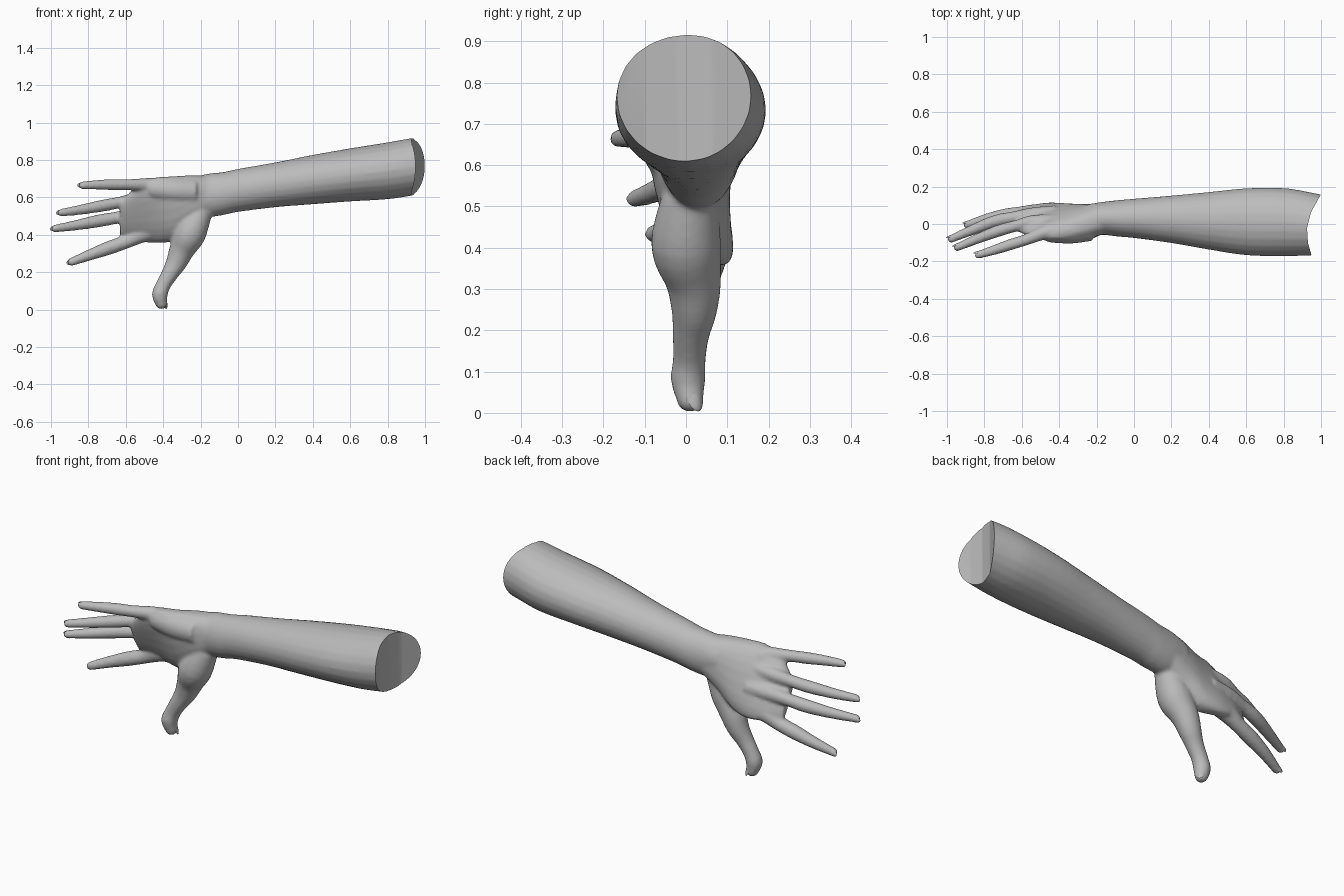
import bpy, bmesh, math
from mathutils import Vector

if "Cube" in bpy.data.objects:
    bpy.data.objects.remove(bpy.data.objects["Cube"])

skin = bpy.data.materials.new("plain grey skin")
skin.use_nodes = True
skin.diffuse_color = (0.5, 0.5, 0.5, 1)
skin.node_tree.nodes["Principled BSDF"].inputs["Base Color"].default_value = (0.5, 0.5, 0.5, 1)
SIDES = 24


def smooth_rows(rows, steps=4):
    """Catmull-Rom interpolation of rows of numbers."""
    out = []
    for i in range(len(rows) - 1):
        a, b, c, d = (rows[max(0, min(len(rows) - 1, i + k))] for k in (-1, 0, 1, 2))
        for s in range(steps):
            t = s / steps
            out.append([0.5 * (2 * q + (r - p) * t + (2 * p - 5 * q + 4 * r - w) * t * t
                               + (3 * q - p - 3 * r + w) * t ** 3)
                        for p, q, r, w in zip(a, b, c, d)])
    return out + [list(rows[-1])]


def loft(bm, rings):
    """Skin closed rings of points and cap both ends."""
    loops = [[bm.verts.new(p) for p in ring] for ring in rings]
    faces = []
    for a, b in zip(loops, loops[1:]):
        for i in range(len(a)):
            j = (i + 1) % len(a)
            faces.append(bm.faces.new((a[i], a[j], b[j], b[i])))
    faces += [bm.faces.new(loops[0][::-1]), bm.faces.new(loops[-1])]
    bmesh.ops.recalc_face_normals(bm, faces=faces)


def body(bm, rows, power):
    """Sections across x: x, y, z, y radius, z radius, lean."""
    rings = []
    for x, y, z, ry, rz, lean in smooth_rows(rows):
        ring = []
        for i in range(SIDES):
            a = math.tau * i / SIDES
            c, s = (math.copysign(abs(v) ** power, v) for v in (math.cos(a), math.sin(a)))
            ring.append((x, y + ry * c + lean * rz * s, z + rz * s))
        rings.append(ring)
    loft(bm, rings)


def digit(bm, rows):
    """Round tapered tube with a domed tip: x, y, z, radius."""
    path = smooth_rows(rows)
    end, r = Vector(path[-1][:3]), path[-1][3]
    way = (end - Vector(path[-3][:3])).normalized()
    for k in (0.3, 0.6, 0.85, 0.97):
        path.append([*(end + way * r * k), r * math.sqrt(1 - k * k)])
    rings = []
    for i, p in enumerate(path):
        d = Vector(path[min(i + 1, len(path) - 1)][:3]) - Vector(path[max(i - 1, 0)][:3])
        u = d.cross(Vector((0, 1, 0))).normalized()
        v = u.cross(d).normalized()
        turn = [math.tau * k / SIDES for k in range(SIDES)]
        rings.append([Vector(p[:3]) + p[3] * (u * math.cos(a) + v * math.sin(a)) for a in turn])
    loft(bm, rings)


def make(name, bm):
    mesh = bpy.data.meshes.new(name)
    bm.to_mesh(mesh)
    bm.free()
    mesh.materials.append(skin)
    ob = bpy.data.objects.new(name, mesh)
    bpy.context.collection.objects.link(ob)
    return ob


def smooth_shade(ob, degrees):
    bpy.ops.object.select_all(action="DESELECT")
    ob.select_set(True)
    bpy.context.view_layer.objects.active = ob
    bpy.ops.object.shade_smooth_by_angle(angle=math.radians(degrees))


bm = bmesh.new()
# forearm
body(bm, [(-.25, .02, .61, .085, .09, 0), (-.17, .03, .61, .088, .115, 0),
          (-.08, .03, .62, .098, .115, 0), (0, .03, .637, .105, .115, 0),
          (.2, .025, .667, .127, .12, 0), (.4, .017, .695, .154, .132, 0),
          (.6, .012, .72, .179, .142, 0), (.8, .01, .742, .182, .152, 0),
          (.95, 0, .765, .168, .153, 0), (1.08, -.01, .77, .15, .14, 0)], 1)
# palm
body(bm, [(-.16, .03, .61, .085, .105, 0), (-.25, .015, .58, .09, .138, -.1),
          (-.35, .01, .54, .085, .172, -.25), (-.45, .015, .53, .066, .174, -.38),
          (-.55, .015, .512, .047, .142, -.45), (-.63, .015, .48, .025, .09, -.45)], .8)
# heel of the hand on the outer side
digit(bm, [(-.23, -.02, .63, .07), (-.34, -.035, .635, .07), (-.44, -.04, .645, .06)])

# fingers and thumb, from root to tip
digits = {
    "index": [(-.4, .06, .435, .045), (-.52, .062, .4, .045), (-.6, .058, .362, .037),
              (-.69, .045, .33, .037), (-.79, .025, .293, .03), (-.89, -.005, .255, .022)],
    "middle": [(-.42, .055, .51, .045), (-.54, .048, .505, .041), (-.64, .035, .492, .033),
               (-.74, .015, .475, .034), (-.86, -.03, .452, .028), (-.978, -.08, .433, .021)],
    "ring": [(-.42, .01, .6, .042), (-.54, .01, .59, .038), (-.63, -.01, .573, .031),
             (-.72, -.035, .556, .032), (-.84, -.08, .534, .027), (-.945, -.125, .518, .021)],
    "little": [(-.38, -.02, .665, .038), (-.49, -.05, .667, .036), (-.58, -.085, .668, .03),
               (-.66, -.11, .668, .03), (-.75, -.14, .667, .026), (-.832, -.165, .664, .021)],
    "thumb": [(-.2, .01, .53, .065), (-.255, 0, .41, .085), (-.3, .018, .32, .068),
              (-.33, .02, .25, .056), (-.365, .012, .19, .045), (-.4, .008, .13, .04),
              (-.418, .005, .08, .042), (-.41, .01, .034, .033)],
}
for rows in digits.values():
    digit(bm, rows)
arm = make("arm_and_hand", bm)

# curved cutter that trims the upper end of the forearm
bm = bmesh.new()
rim = [(.97, -.3), (.95, -.17), (.93, -.1), (.925, -.02), (.945, .06), (1, .16), (1.07, .3)]
outline = [(1.3, -.3)] + rim + [(1.3, .3)]
loft(bm, [[(x, y, z) for x, y in outline] for z in (.4, 1.1)])
cutter = make("end_cutter", bm)
cutter.hide_render = True

# fuse the parts into one skin, soften it, then trim the end
fuse = arm.modifiers.new("fuse", "REMESH")
fuse.mode = "VOXEL"
fuse.voxel_size = 0.009
soften = arm.modifiers.new("soften", "SMOOTH")
soften.factor, soften.iterations = 0.5, 6
trim = arm.modifiers.new("trim", "BOOLEAN")
trim.operation, trim.object, trim.solver = "DIFFERENCE", cutter, "EXACT"
graph = bpy.context.evaluated_depsgraph_get()
mesh = bpy.data.meshes.new_from_object(arm.evaluated_get(graph))
arm.modifiers.clear()
arm.data = mesh
mesh.materials.clear()
mesh.materials.append(skin)
for face in mesh.polygons:
    face.material_index = 0
bpy.data.objects.remove(cutter)
smooth_shade(arm, 40)

# nails: thin shells lying on the back of each tip
for name, rows in digits.items():
    tip, before = Vector(rows[-1][:3]), Vector(rows[-2][:3])
    r = rows[-1][3]
    way = (tip - before).normalized()
    out = Vector((.8, .6, 0)) if name == "thumb" else Vector((0, 1, .1))
    out = (out - way * out.dot(way)).normalized()
    side = out.cross(way)
    bm = bmesh.new()
    bmesh.ops.create_uvsphere(bm, u_segments=20, v_segments=10, radius=1)
    for v in bm.verts:
        p = v.co.copy()
        v.co = (tip - way * r * 0.1 + way * p.x * r * 1.2 + side * p.y * r * 0.72
                + out * r * (0.78 + 0.2 * p.z - 0.22 * p.y * p.y))
    nail = make(name + "_nail", bm)
    smooth_shade(nail, 60)
